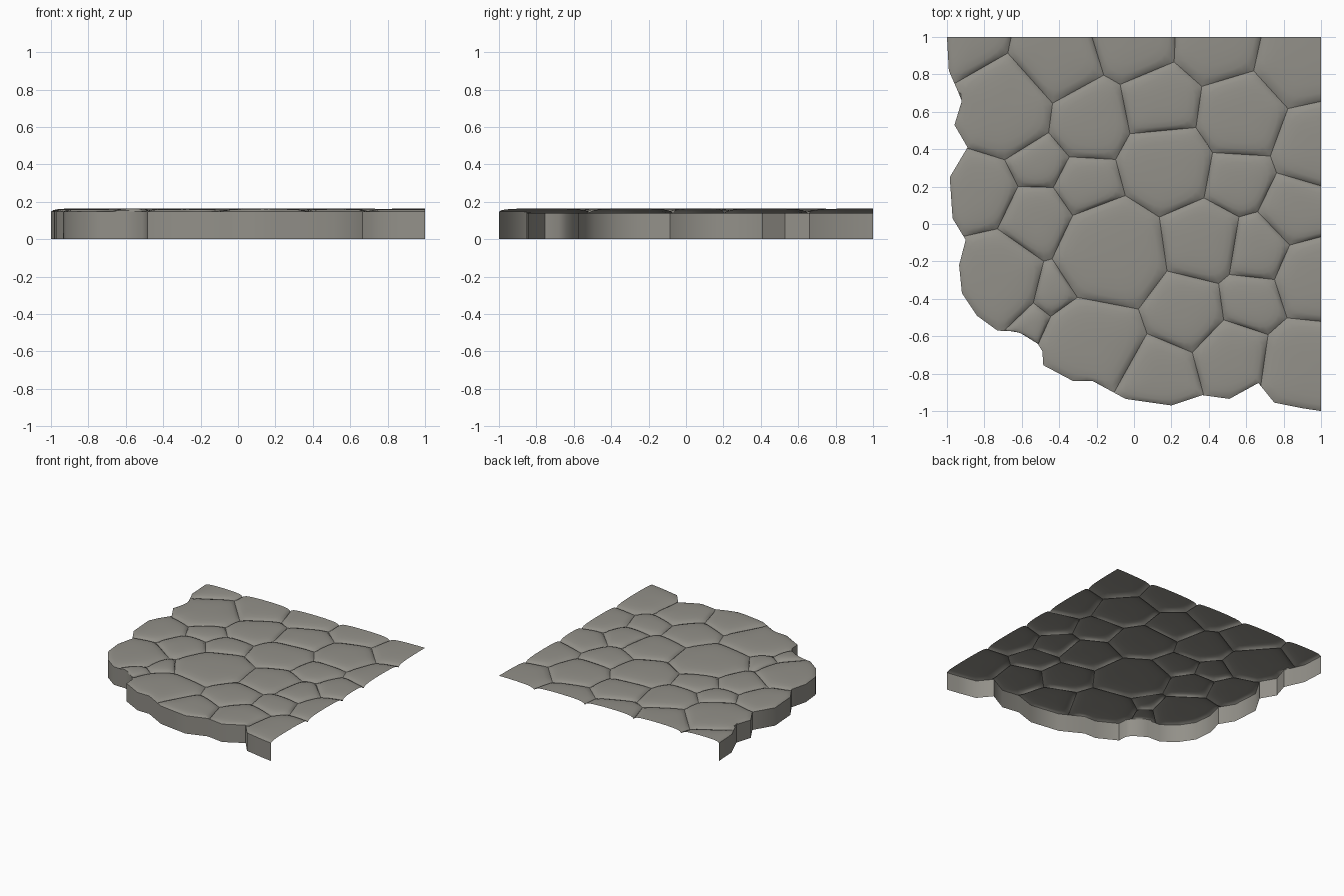
import bpy, bmesh, math
from mathutils import Vector as V

if "Cube" in bpy.data.objects:
    bpy.data.objects.remove(bpy.data.objects["Cube"])

stone_mat = bpy.data.materials.new("warm grey stone")
stone_mat.diffuse_color = (0.29, 0.28, 0.25, 1)
stone_mat.use_nodes = True
stone_mat.node_tree.nodes["Principled BSDF"].inputs["Base Color"].default_value = stone_mat.diffuse_color
GROOVE, RIM, TOP = 0.137, 0.147, 0.165

# ragged outer edge, running from back left round to front right
edge = [V(p) for p in [
    (-1, 1.3), (-1, 1), (-.99, .82), (-.92, .66), (-.96, .53), (-.89, .41),
    (-.985, .25), (-.97, .03), (-.90, -.085), (-.935, -.22), (-.92, -.37),
    (-.84, -.49), (-.73, -.57), (-.62, -.575), (-.515, -.64), (-.49, -.68),
    (-.485, -.755), (-.325, -.84), (-.22, -.84), (-.045, -.935), (.2, -.97),
    (.365, -.915), (.51, -.935), (.665, -.85), (.75, -.955), (.9, -.985),
    (1, -1), (1.3, -1.03)]]
outline = edge + [V((1.3, 1.3))]

# stones: centre x, centre y, radius
stones = [
    (-.9, .97, .2), (-.7, .62, .27), (-.42, .87, .23), (0, 1, .22),
    (.45, .98, .23), (.9, .88, .25), (-.25, .56, .21), (.15, .64, .2),
    (.57, .58, .23), (1, .42, .24), (-.84, .17, .22), (-.52, .33, .16),
    (-.53, .02, .2), (-.27, .2, .16), (.18, .32, .23), (.55, .25, .16),
    (.9, .08, .19), (.66, -.15, .16), (1, -.3, .24), (.36, -.1, .2),
    (.27, -.47, .2), (.63, -.42, .16), (-.22, -.64, .27), (.12, -.83, .22),
    (.53, -.72, .2), (.95, -.78, .28), (-.42, -.36, .14), (-.53, -.5, .09),
    (-.74, -.28, .25), (-.13, -.17, .29)]


def clip(poly, n, d):
    """Keep the part of the polygon where p.n <= d."""
    out = []
    for a, b in zip(poly, poly[1:] + poly[:1]):
        da, db = a.dot(n) - d, b.dot(n) - d
        if da <= 0:
            out.append(a)
        if (da < 0 < db) or (db < 0 < da):
            out.append(a.lerp(b, da / (da - db)))
    return out


def on_edge(p):
    for a, b in zip(edge, edge[1:]):
        t = max(0, min(1, (p - a).dot(b - a) / (b - a).length_squared))
        if (a + (b - a) * t - p).length < 1e-4:
            return True
    return False


def subdivide(poly, step=0.05):
    out = []
    for a, b in zip(poly, poly[1:] + poly[:1]):
        if (b - a).length > 1e-4:
            n = max(1, math.ceil((b - a).length / step))
            out += [a.lerp(b, i / n) for i in range(n)]
    return out


def centroid(p):
    area, c = 0, V((0, 0))
    for a, b in zip(p, p[1:] + p[:1]):
        k = a.x * b.y - b.x * a.y
        area += k
        c += (a + b) * k
    return c / (3 * area), area / 2


def finish(bm, name):
    # the slab is cut straight at the back and the right
    for n in ((1, 0, 0), (0, 1, 0)):
        bmesh.ops.bisect_plane(bm, geom=bm.verts[:] + bm.edges[:] + bm.faces[:],
                               plane_co=n, plane_no=n, clear_outer=True)
    me = bpy.data.meshes.new(name)
    bm.to_mesh(me)
    bm.free()
    ob = bpy.data.objects.new(name, me)
    bpy.context.collection.objects.link(ob)
    me.materials.append(stone_mat)
    bpy.context.view_layer.objects.active = ob
    bpy.ops.object.select_all(action='DESELECT')
    ob.select_set(True)
    bpy.ops.object.shade_smooth_by_angle(angle=math.radians(40))


# domed paving stones, each made of shrinking rounded rings
rings = [(.95, .42), (.86, .68), (.7, .85), (.45, .96), (.2, 1)]
bm = bmesh.new()
for i, (x, y, r) in enumerate(stones):
    c = V((x, y))
    cell = list(outline)
    for j, (x2, y2, r2) in enumerate(stones):
        if j != i and cell:
            c2 = V((x2, y2))
            d = (c2.length_squared - r2 * r2 - c.length_squared + r * r) / 2
            cell = clip(cell, c2 - c, d)
    if len(cell) < 3:
        continue
    pts = subdivide(cell)
    mid, area = centroid(pts)
    if abs(area) < 1e-4:
        continue
    base = [RIM if on_edge(p) else GROOVE for p in pts]
    prev = [bm.verts.new((p.x, p.y, z)) for p, z in zip(pts, base)]
    n = len(pts)
    for scale, h in rings:
        for _ in range(2):
            pts = [(pts[k - 1] + pts[k] * 2 + pts[(k + 1) % n]) / 4 for k in range(n)]
            base = [(base[k - 1] + base[k] * 2 + base[(k + 1) % n]) / 4 for k in range(n)]
        cur = []
        for p, z in zip(pts, base):
            q = mid.lerp(p, scale)
            cur.append(bm.verts.new((q.x, q.y, z + (TOP - z) * h)))
        for k in range(n):
            m = (k + 1) % n
            bm.faces.new((prev[k], prev[m], cur[m], cur[k]))
        prev = cur
    tip = bm.verts.new((mid.x, mid.y, TOP))
    for k in range(n):
        bm.faces.new((prev[k], prev[(k + 1) % n], tip))
for f in bm.faces:
    f.normal_update()
    if f.normal.z < 0:
        f.normal_flip()
finish(bm, "paving_stones")

# upright side wall below the ragged edge
bm = bmesh.new()
low = [bm.verts.new((p.x, p.y, 0)) for p in edge]
high = [bm.verts.new((p.x, p.y, RIM)) for p in edge]
for k in range(len(edge) - 1):
    bm.faces.new((low[k], low[k + 1], high[k + 1], high[k]))
finish(bm, "side_wall")
